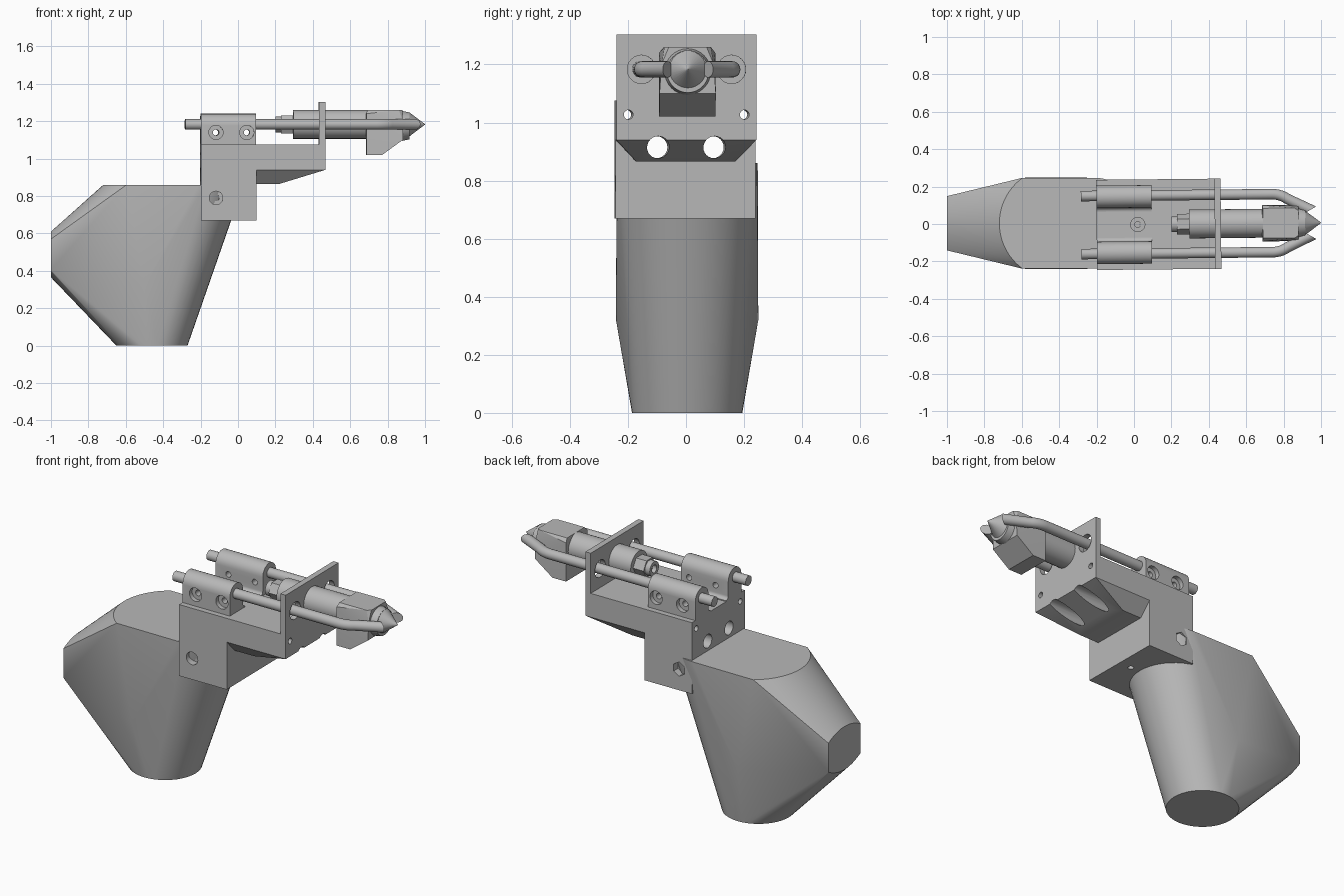
import bpy, bmesh
from math import sin, cos, pi, sqrt
from mathutils import Matrix, Vector

cube = bpy.data.objects.get("Cube")
if cube:
    bpy.data.objects.remove(cube)

grey = bpy.data.materials.new("mid_grey")
grey.use_nodes = True
grey.diffuse_color = (0.48, 0.48, 0.48, 1)
grey.node_tree.nodes["Principled BSDF"].inputs["Base Color"].default_value = grey.diffuse_color

AXIS = {"x": Matrix.Rotation(pi / 2, 4, "Y"),
        "y": Matrix.Rotation(-pi / 2, 4, "X"),
        "z": Matrix.Identity(4)}
BORE_Z = 1.183      # height of the barrel and rods
ROD_Y = 0.155
upper_parts = []


def finish(name, bm, upper=True):
    bmesh.ops.recalc_face_normals(bm, faces=bm.faces)
    mesh = bpy.data.meshes.new(name)
    bm.to_mesh(mesh)
    bm.free()
    mesh.materials.append(grey)
    ob = bpy.data.objects.new(name, mesh)
    bpy.context.collection.objects.link(ob)
    if upper:
        upper_parts.append(ob)
    return ob


def hull(name, points, upper=True):
    bm = bmesh.new()
    for p in points:
        bm.verts.new(p)
    res = bmesh.ops.convex_hull(bm, input=bm.verts)
    loose = {g for g in res["geom_interior"] + res["geom_unused"]
             if isinstance(g, bmesh.types.BMVert)}
    bmesh.ops.delete(bm, geom=list(loose), context="VERTS")
    bmesh.ops.dissolve_limit(bm, angle_limit=0.01, verts=bm.verts, edges=bm.edges)
    return finish(name, bm, upper)


def prism(name, first, second):
    """Closed solid between two matching outlines."""
    bm = bmesh.new()
    a = [bm.verts.new(p) for p in first]
    b = [bm.verts.new(p) for p in second]
    bm.faces.new(a)
    bm.faces.new(b[::-1])
    for i in range(len(a)):
        j = (i + 1) % len(a)
        bm.faces.new((a[i], b[i], b[j], a[j]))
    return finish(name, bm)


def cylinder(name, axis, centre, r1, length, r2=None, sides=32):
    bm = bmesh.new()
    bmesh.ops.create_cone(bm, cap_ends=True, segments=sides, radius1=r1,
                          radius2=r1 if r2 is None else r2, depth=length,
                          matrix=Matrix.Translation(centre) @ AXIS[axis])
    return finish(name, bm)


def drill(ob, axis, centre, radius, length, sides=24):
    cutter = cylinder("drill_cutter", axis, centre, radius, length, sides=sides)
    cutter.hide_render = True
    upper_parts.remove(cutter)
    mod = ob.modifiers.new("hole", "BOOLEAN")
    mod.operation, mod.solver, mod.object = "DIFFERENCE", "EXACT", cutter
    bpy.context.view_layer.objects.active = ob
    bpy.ops.object.modifier_apply(modifier=mod.name)
    bpy.data.objects.remove(cutter)


# Grip: one convex solid through a round foot, a rounded top and a rear face
pts = []
for i in range(40):
    t = 2 * pi * i / 40
    pts.append((-0.46 + 0.19 * cos(t), 0.19 * sin(t), 0))
for i in range(-10, 11):
    k = i / 10
    y = 0.243 * k
    pts.append((-0.42 - sqrt(0.09 - y * y), y, 0.86))
    pts.append((-0.21 + 0.24 * cos(k * pi / 2), 0.243 * sin(k * pi / 2), 0.86))
    pts.append((-1, 0.145 * k, 0.61 - 0.04 * k * k))
    pts.append((-1, 0.145 * k, 0.365 + 0.04 * k * k))
for s in (-1, 1):
    pts.append((-0.5, s * 0.245, 0.32))
grip = hull("grip", [(x, y + 0.004, z) for x, y, z in pts], upper=False)

# Frame with its upright front plate
side = [(-0.2, 0.67), (0.097, 0.67), (0.097, 0.94), (0.465, 0.94), (0.465, 1.303),
        (0.432, 1.303), (0.432, 1.075), (-0.2, 1.075)]
frame = prism("frame", [(x, -0.241, z) for x, z in side], [(x, 0.241, z) for x, z in side])

# Tapered underside of the frame
wedge = hull("frame_underside",
             [(x, s * 0.241, 0.94) for x in (0.097, 0.465) for s in (-1, 1)] +
             [(x, s * 0.17, 0.865) for x in (0.097, 0.22) for s in (-1, 1)])

# Lengthwise bores and rod clearance holes
for s in (-1, 1):
    for part in (frame, wedge):
        drill(part, "x", (0.13, s * 0.097, 0.915), 0.038, 0.9)
    drill(frame, "x", (0.13, s * 0.2, 1.027), 0.016, 0.9)
    drill(frame, "x", (0.45, s * ROD_Y, BORE_Z), 0.049, 0.1)

# Cross bolt hole with round and hexagonal recesses, and the vertical bolt hole
drill(frame, "y", (-0.12, 0, 0.79), 0.017, 0.6)
drill(frame, "y", (-0.12, -0.24, 0.79), 0.036, 0.08)
drill(frame, "y", (-0.12, 0.24, 0.79), 0.04, 0.08, sides=6)
drill(frame, "z", (0.02, 0, 0.9), 0.016, 0.6)
drill(frame, "z", (0.02, 0, 1.075), 0.038, 0.08)

# Rod clamps with round tops and a hollow inner foot
for s, label in ((-1, "right"), (1, "left")):
    outline = [(0.07, 1.07), (0.21, 1.07)]
    outline += [(0.15 + 0.06 * cos(pi * i / 14), 1.18 + 0.06 * sin(pi * i / 14)) for i in range(15)]
    outline += [(0.07 + 0.02 * cos(pi * i / 12), 1.1 - 0.02 * sin(pi * i / 12)) for i in range(7)]
    clamp = prism(label + "_rod_clamp", [(-0.2, s * y, z) for y, z in outline],
                  [(0.095, s * y, z) for y, z in outline])
    for x in (-0.12, 0.045):
        drill(clamp, "y", (x, s * 0.15, 1.14), 0.016, 0.3)
        drill(clamp, "y", (x, s * 0.21, 1.14), 0.038, 0.05)

    # Bent rod: rings swept along a path, the tip trimmed lengthwise
    path = [Vector((-0.283, ROD_Y)), Vector((0.74, ROD_Y))]
    for i in range(1, 8):
        a = 0.62 * i / 7
        path.append(Vector((0.74 + 0.14 * sin(a), ROD_Y - 0.14 * (1 - cos(a)))))
    path.append(Vector((0.945, 0.07)))
    bm = bmesh.new()
    rings = []
    for i, p in enumerate(path):
        d = (path[min(i + 1, len(path) - 1)] - path[max(i - 1, 0)]).normalized()
        if i < 2:
            d = Vector((1, 0))
        ring = []
        for k in range(20):
            u, v = 0.028 * cos(pi * k / 10), 0.028 * sin(pi * k / 10)
            trim = -u * 0.7 if i == len(path) - 1 else 0
            q = p + Vector((-d.y, d.x)) * u - d * trim
            ring.append(bm.verts.new((q.x, s * q.y, BORE_Z + v)))
        rings.append(ring)
    for a, b in zip(rings, rings[1:]):
        for k in range(20):
            j = (k + 1) % 20
            bm.faces.new((a[k], a[j], b[j], b[k]))
    bm.faces.new(rings[0])
    bm.faces.new(rings[-1])
    finish(label + "_rod", bm)

# Barrel and its rear fitting
cylinder("barrel", "x", (0.495, 0, BORE_Z), 0.077, 0.4)
cylinder("rear_nut", "x", (0.265, 0, BORE_Z), 0.055, 0.07, sides=6)
tube = cylinder("rear_tube", "x", (0.22, 0, BORE_Z), 0.042, 0.04)
drill(tube, "x", (0.2, 0, BORE_Z), 0.022, 0.05)

# Head block with sloping lower front and trimmed upper front corners
head_pts = []
for s in (-1, 1):
    for x, y, z in [(0.685, 0.097, 1.02), (0.77, 0.097, 1.02), (0.88, 0.097, 1.1),
                    (0.685, 0.097, 1.24), (0.69, 0.08, 1.26), (0.86, 0.08, 1.26),
                    (0.88, 0.09, 1.2), (0.88, 0.065, 1.26)]:
        head_pts.append((x, s * y, z))
hull("head_block", head_pts)

# Nozzle
cylinder("nozzle_collar", "x", (0.897, 0, 1.175), 0.08, 0.04, 0.072)
cylinder("nozzle_tip", "x", (0.957, 0, BORE_Z), 0.066, 0.086, 0.001)

# The upper assembly sits very slightly turned on the grip
turn = Matrix.Translation((0.3, 0, 0)) @ Matrix.Rotation(0.01, 4, "Z") @ Matrix.Translation((-0.3, 0, 0))
for ob in upper_parts:
    ob.data.transform(turn)

bpy.ops.object.select_all(action="DESELECT")
for ob in upper_parts + [grip]:
    ob.select_set(True)
    bpy.context.view_layer.objects.active = ob
bpy.ops.object.shade_smooth_by_angle(angle=0.45)
